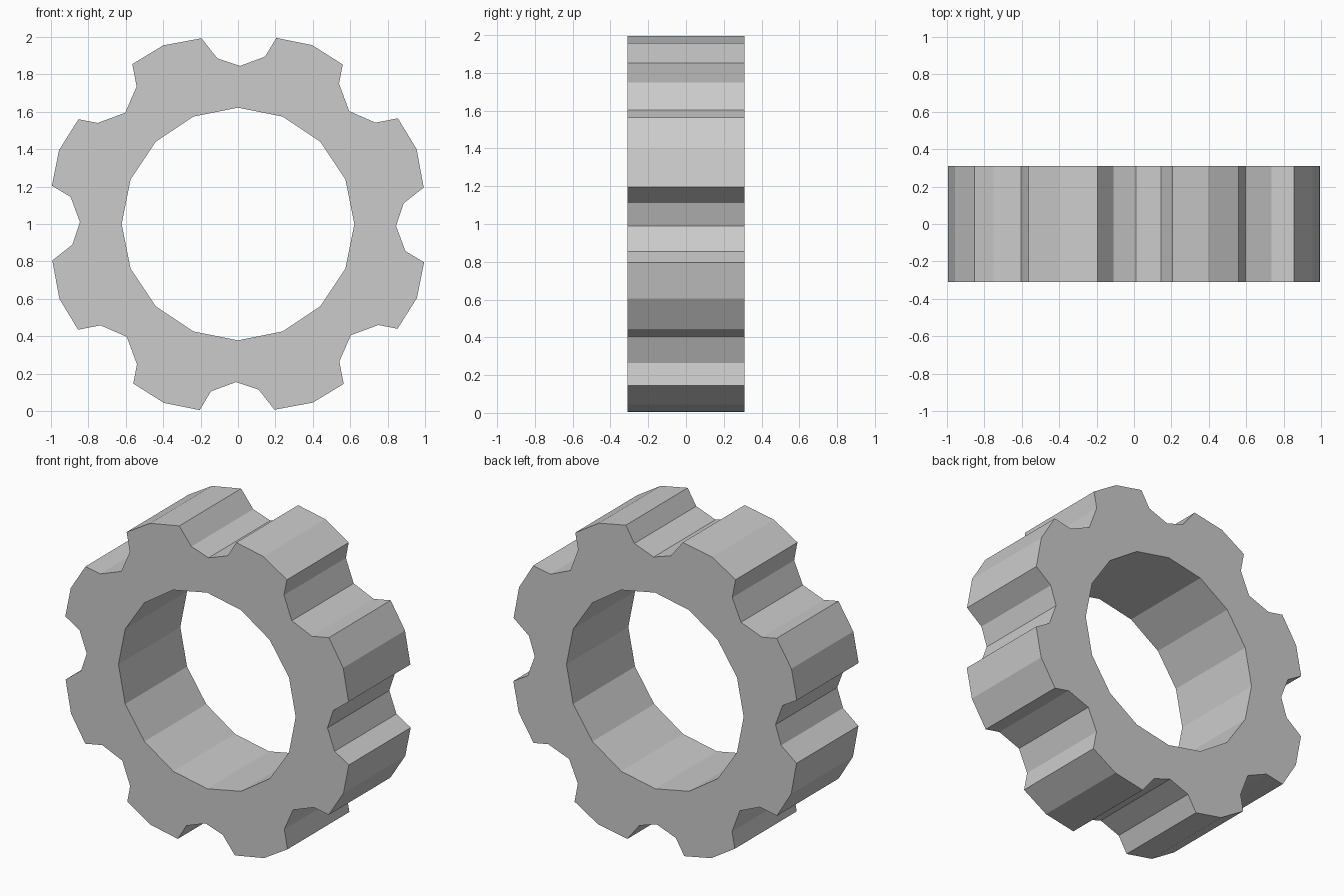
import bpy
from math import cos, sin, pi

if "Cube" in bpy.data.objects:
    bpy.data.objects.remove(bpy.data.objects["Cube"])

# A quarter of the toothed rim, clockwise: top notch, tooth crest, diagonal notch, tooth crest
QUARTER = [
    (-0.195, 0.993), (-0.11, 0.885), (0.01, 0.845), (0.145, 0.895), (0.205, 0.995),
    (0.395, 0.957),
    (0.56, 0.853), (0.54, 0.75), (0.595, 0.603), (0.735, 0.542), (0.855, 0.565),
    (0.955, 0.40),
]


def turned(p, quarters):
    """Rotate a point clockwise by quarter turns."""
    x, z = p
    for _ in range(quarters):
        x, z = z, -x
    return x, z


def add_loop(curve, points):
    spline = curve.splines.new('POLY')
    spline.points.add(len(points) - 1)
    for point, (x, z) in zip(spline.points, points):
        point.co = (x, z, 0, 1)
    spline.use_cyclic_u = True


# Gear ring: toothed outline with a sixteen-sided bore, extruded along y
curve = bpy.data.curves.new("gear_ring", 'CURVE')
curve.dimensions = '2D'
curve.fill_mode = 'BOTH'
curve.extrude = 0.31
add_loop(curve, [turned(p, q) for q in range(4) for p in QUARTER])
add_loop(curve, [(0.622 * cos(i * pi / 8), 0.622 * sin(i * pi / 8)) for i in range(16)])

ring = bpy.data.objects.new("gear_ring", curve)
bpy.context.collection.objects.link(ring)
ring.location = (0, 0, 1)
ring.rotation_euler = (pi / 2, 0, 0)

# Turn the curve into a flat-shaded mesh
bpy.context.view_layer.objects.active = ring
ring.select_set(True)
bpy.ops.object.convert(target='MESH')
bpy.ops.object.shade_flat()
